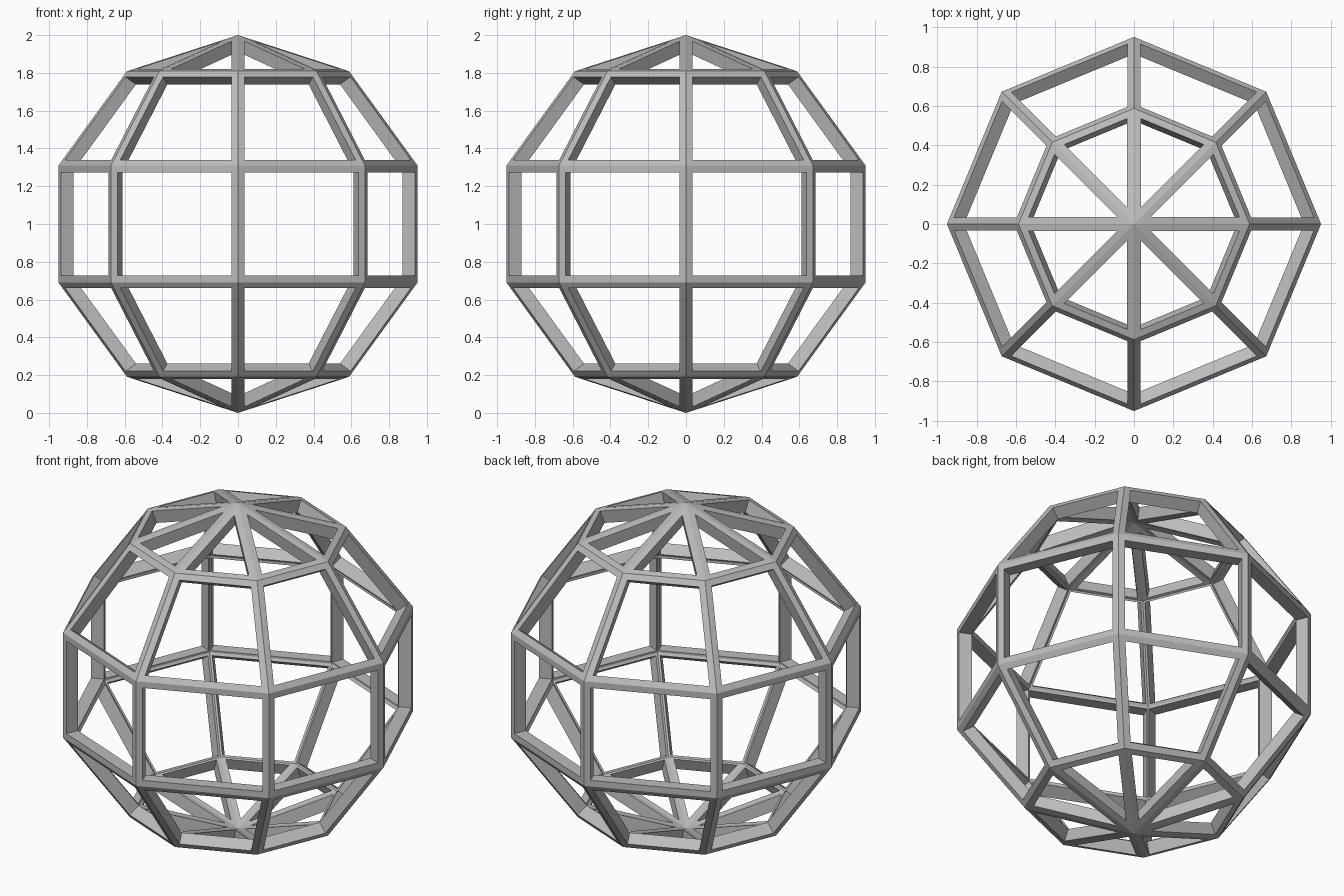
import bpy, bmesh

if "Cube" in bpy.data.objects:
    bpy.data.objects.remove(bpy.data.objects["Cube"])

INSET = 0.036    # half width of a strut, measured on each panel
DEPTH = 0.072    # strut thickness towards the centre

grey = bpy.data.materials.new("grey")
grey.diffuse_color = (0.5, 0.5, 0.5, 1)
grey.use_nodes = True
grey.node_tree.nodes["Principled BSDF"].inputs["Base Color"].default_value = grey.diffuse_color

# Eight-sided, five-band globe
bm = bmesh.new()
bmesh.ops.create_uvsphere(bm, u_segments=8, v_segments=5, radius=1.0)
bmesh.ops.translate(bm, verts=bm.verts, vec=(0, 0, 1))
bmesh.ops.recalc_face_normals(bm, faces=bm.faces)

# Open a window in every panel
panels = list(bm.faces)
bmesh.ops.inset_individual(bm, faces=panels, thickness=INSET, use_even_offset=True)
bmesh.ops.delete(bm, geom=panels, context='FACES')

mesh = bpy.data.meshes.new("globe_frame")
bm.to_mesh(mesh)
bm.free()
mesh.materials.append(grey)
frame = bpy.data.objects.new("globe_frame", mesh)
bpy.context.collection.objects.link(frame)

# Give the struts their inward thickness
solid = frame.modifiers.new("strut_depth", 'SOLIDIFY')
solid.thickness = DEPTH
solid.offset = -1
solid.use_even_offset = True
solid.use_quality_normals = True
